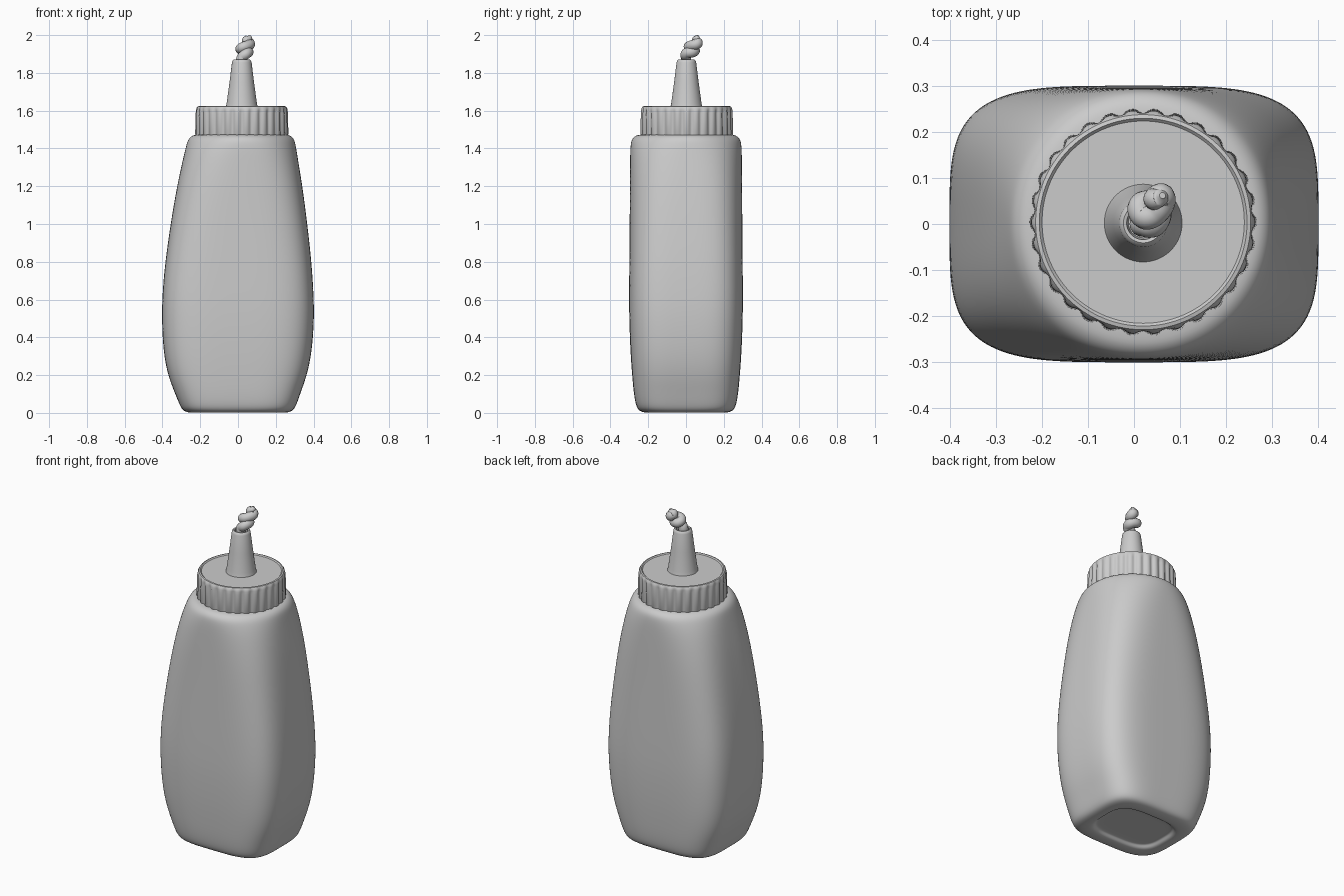
import bpy, bmesh
from math import sin, cos, pi


def ring(z, cx, cy, a, b, n=2.0, segs=64, ribs=0, depth=0.0):
    """Superellipse ring, optionally scalloped by vertical ribs."""
    pts = []
    for i in range(segs):
        t = 2 * pi * i / segs
        c, s = cos(t), sin(t)
        r = (abs(c / a) ** n + abs(s / b) ** n) ** (-1 / n)
        if ribs:
            r -= depth * (0.5 - 0.5 * cos(ribs * t)) ** 1.5
        pts.append((cx + r * c, cy + r * s, z))
    return pts


def loft(name, rings, subsurf=0, angle=0.6):
    """Skin a stack of rings, closing both ends."""
    bm = bmesh.new()
    loops = [[bm.verts.new(p) for p in r] for r in rings]
    k = len(loops[0])
    for lo, hi in zip(loops, loops[1:]):
        for i in range(k):
            j = (i + 1) % k
            bm.faces.new((lo[i], lo[j], hi[j], hi[i]))
    bm.faces.new(loops[0][::-1])
    bm.faces.new(loops[-1])
    bmesh.ops.recalc_face_normals(bm, faces=bm.faces)
    me = bpy.data.meshes.new(name)
    bm.to_mesh(me)
    bm.free()
    ob = bpy.data.objects.new(name, me)
    bpy.context.collection.objects.link(ob)
    bpy.ops.object.select_all(action='DESELECT')
    ob.select_set(True)
    bpy.context.view_layer.objects.active = ob
    if subsurf:
        mod = ob.modifiers.new("smooth", 'SUBSURF')
        mod.levels = mod.render_levels = subsurf
        bpy.ops.object.shade_smooth()
    else:
        bpy.ops.object.shade_smooth_by_angle(angle=angle)
    return ob


# Squeeze bottle body: z, centre x, half width, half depth, squareness
body = [
    (0.022, 0.0, 0.02, 0.015, 3.5), (0.022, 0.0, 0.19, 0.14, 3.5),
    (0.020, 0.0, 0.205, 0.155, 3.5), (0.003, 0.0, 0.215, 0.165, 3.5),
    (0.000, 0.0, 0.24, 0.19, 3.8), (0.003, 0.0, 0.27, 0.23, 3.8),
    (0.015, 0.0, 0.295, 0.254, 4.0), (0.05, 0.0, 0.312, 0.268, 4.0),
    (0.12, -0.002, 0.338, 0.278, 4.0), (0.2, -0.003, 0.368, 0.285, 4.0),
    (0.32, -0.002, 0.393, 0.294, 4.0), (0.5, 0.0, 0.404, 0.301, 4.0),
    (0.65, 0.0, 0.399, 0.301, 4.0), (0.8, 0.002, 0.387, 0.3, 3.8),
    (1.0, 0.005, 0.362, 0.298, 3.5), (1.2, 0.009, 0.332, 0.297, 3.1),
    (1.35, 0.013, 0.303, 0.296, 2.6), (1.42, 0.016, 0.289, 0.294, 2.2),
    (1.45, 0.017, 0.28, 0.287, 2.05), (1.468, 0.018, 0.262, 0.268, 2.0),
    (1.475, 0.018, 0.235, 0.24, 2.0), (1.476, 0.018, 0.1, 0.1, 2.0),
]
loft("bottle_body", [ring(z, cx, 0, a, b, n) for z, cx, a, b, n in body], subsurf=2)

# Ribbed screw cap: z, radius, rib depth
CX, CY = 0.02, 0.004
cap = [
    (1.465, 0.225, 0.0), (1.467, 0.242, 0.006), (1.475, 0.247, 0.010),
    (1.585, 0.244, 0.010), (1.602, 0.243, 0.007), (1.614, 0.240, 0.003),
    (1.622, 0.234, 0.0), (1.624, 0.226, 0.0), (1.618, 0.220, 0.0),
    (1.618, 0.07, 0.0),
]
loft("screw_cap", [ring(z, CX, CY, r, r, 2, 300, 30, d) for z, r, d in cap])

# Tapered nozzle with an open tip
nozzle = [
    (1.612, 0.086), (1.625, 0.083), (1.64, 0.080), (1.75, 0.065), (1.855, 0.052),
    (1.865, 0.049), (1.870, 0.043), (1.868, 0.036), (1.84, 0.032),
]
loft("nozzle", [ring(z, CX, 0.002, r, r) for z, r in nozzle], angle=0.9)

# Twisted squirt of sauce leaving the tip: x, y, z, thickness
squirt = [
    (0.02, 0.0, 1.845, 0.028), (0.02, 0.0, 1.88, 0.027),
    (0.045, 0.0, 1.902, 0.027), (0.05, 0.036, 1.912, 0.029),
    (0.015, 0.042, 1.922, 0.026), (0.022, 0.016, 1.934, 0.027),
    (0.052, 0.028, 1.945, 0.027), (0.06, 0.06, 1.957, 0.029),
    (0.044, 0.054, 1.97, 0.024), (0.058, 0.058, 1.984, 0.019),
    (0.062, 0.062, 1.998, 0.007),
]
cu = bpy.data.curves.new("sauce_squirt", 'CURVE')
cu.dimensions = '3D'
cu.bevel_depth = 1.0
cu.bevel_resolution = 5
cu.use_fill_caps = True
cu.resolution_u = 8
sp = cu.splines.new('BEZIER')
sp.bezier_points.add(len(squirt) - 1)
for p, (x, y, z, r) in zip(sp.bezier_points, squirt):
    p.co = (x, y, z)
    p.radius = r
    p.handle_left_type = p.handle_right_type = 'AUTO'
sp.use_smooth = True
bpy.context.collection.objects.link(bpy.data.objects.new("sauce_squirt", cu))
